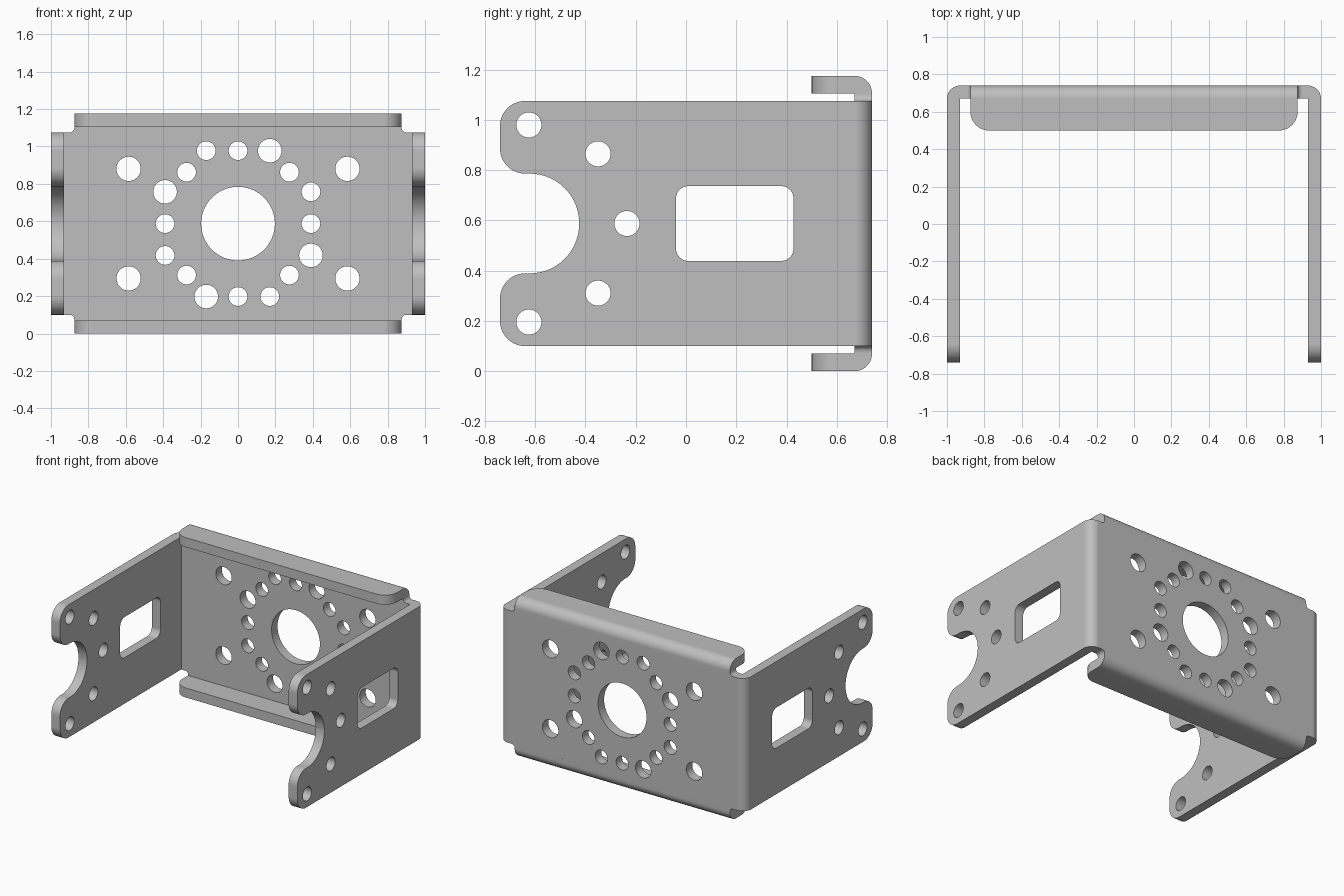
import bpy, bmesh, math
from mathutils import Vector

cube = bpy.data.objects.get("Cube")
if cube:
    bpy.data.objects.remove(cube, do_unlink=True)

T = 0.07            # sheet thickness
MID = 0.5875        # middle height
BACK, FRONT = 0.74, -0.74
ARM = 0.4875        # half height of the arms
FLANGE_X = 0.875    # half width of the flanges

steel = bpy.data.materials.new("plain_grey_metal")
steel.use_nodes = True
grey = (0.52, 0.52, 0.52, 1)
steel.diffuse_color = grey
for node in steel.node_tree.nodes:
    if node.type == 'BSDF_PRINCIPLED':
        node.inputs["Base Color"].default_value = grey


def rounded(corners, steps=10):
    """Outline from (u, v) or (u, v, radius) corners."""
    out = []
    for i, c in enumerate(corners):
        p = Vector(c[:2])
        if len(c) < 3:
            out.append(p)
            continue
        a = (Vector(corners[i - 1][:2]) - p).normalized()
        b = (Vector(corners[(i + 1) % len(corners)][:2]) - p).normalized()
        half = a.angle(b) / 2
        centre = p + (a + b).normalized() * c[2] / math.sin(half)
        start = p + a * c[2] / math.tan(half) - centre
        end = p + b * c[2] / math.tan(half) - centre
        sweep = start.angle(end)
        for k in range(steps + 1):
            f = k / steps
            out.append(centre + (start * math.sin((1 - f) * sweep)
                                 + end * math.sin(f * sweep)) / math.sin(sweep))
    return out


def circle(u, v, r, n=40):
    return [Vector((u + r * math.cos(math.tau * k / n), v + r * math.sin(math.tau * k / n)))
            for k in range(n)]


def prism(name, outlines, axis, lo, hi):
    """Extrude flat outlines along an axis between lo and hi."""
    place = {'X': lambda p, d: (d, p[0], p[1]),
             'Y': lambda p, d: (p[0], d, p[1]),
             'Z': lambda p, d: (p[0], p[1], d)}[axis]
    bm = bmesh.new()
    for pts in outlines:
        low = [bm.verts.new(place(p, lo)) for p in pts]
        high = [bm.verts.new(place(p, hi)) for p in pts]
        bm.faces.new(low)
        bm.faces.new(high)
        for i in range(len(pts)):
            j = (i + 1) % len(pts)
            bm.faces.new((low[i], low[j], high[j], high[i]))
    bmesh.ops.recalc_face_normals(bm, faces=bm.faces)
    mesh = bpy.data.meshes.new(name)
    bm.to_mesh(mesh)
    bm.free()
    ob = bpy.data.objects.new(name, mesh)
    bpy.context.scene.collection.objects.link(ob)
    return ob


def combine(ob, cutter, operation):
    """Apply a boolean and discard the cutter."""
    mod = ob.modifiers.new("cut", 'BOOLEAN')
    mod.operation, mod.object, mod.solver = operation, cutter, 'EXACT'
    graph = bpy.context.evaluated_depsgraph_get()
    graph.update()
    result = bpy.data.meshes.new_from_object(ob.evaluated_get(graph))
    ob.modifiers.clear()
    ob.data = result
    bpy.data.objects.remove(cutter, do_unlink=True)


def finish(ob):
    ob.data.materials.clear()
    ob.data.materials.append(steel)
    bpy.ops.object.select_all(action='DESELECT')
    ob.select_set(True)
    bpy.context.view_layer.objects.active = ob
    bpy.ops.object.shade_smooth_by_angle(angle=math.radians(30))
    mod = ob.modifiers.new("flat_face_normals", 'WEIGHTED_NORMAL')
    mod.keep_sharp = True


# U-shaped channel: back plate, two bends and two arms
inner = 1 - T
body = prism("bracket_body", [rounded([
    (-1, -0.9), (-1, BACK, T), (1, BACK, T), (1, -0.9),
    (inner, -0.9), (inner, BACK - T), (-inner, BACK - T), (-inner, -0.9)])],
    'Z', -0.1, 1.3)

# Arm silhouette with a round mouth between two tabs
top, low, mouth = MID + ARM, MID - ARM, 0.1985
arm_shape = prism("arm_shape", [rounded([
    (FRONT, low, 0.1), (0.9, low), (0.9, top), (FRONT, top, 0.1),
    (FRONT, MID + mouth, 0.1), (-0.425, MID + mouth, 0.197),
    (-0.425, MID - mouth, 0.197), (FRONT, MID - mouth, 0.1)], 14)],
    'X', -1.2, 1.2)
combine(body, arm_shape, 'INTERSECT')

# Arm holes and window
arm_holes = [circle(-0.235, MID, 0.05)]
for s in (1, -1):
    arm_holes += [circle(-0.625, MID + s * 0.392, 0.05),
                  circle(-0.35, MID + s * 0.277, 0.05)]
w = 0.149
arm_holes.append(rounded([(-0.04, MID - w, 0.05), (0.428, MID - w, 0.05),
                          (0.428, MID + w, 0.05), (-0.04, MID + w, 0.05)]))
combine(body, prism("arm_holes", arm_holes, 'X', -1.2, 1.2), 'DIFFERENCE')

# Back plate: central bore, corner holes and a ring repeated by quarter turns
back_holes = [circle(0, MID, 0.197, 64)]
back_holes += [circle(sx * 0.585, MID + sz * 0.293, 0.065)
               for sx in (1, -1) for sz in (1, -1)]
for u, v, r in [(0, 0.39, 0.05), (0.17, 0.39, 0.063),
                (-0.17, 0.39, 0.05), (0.275, 0.275, 0.05)]:
    for turn in range(4):
        back_holes.append(circle(u, MID + v, r))
        u, v = v, -u
combine(body, prism("back_holes", back_holes, 'Y', 0.5, 0.9), 'DIFFERENCE')
finish(body)

# Bent flanges above and below, with small fillets in the corner reliefs
for s, side in ((1, "top"), (-1, "bottom")):
    edge = MID + s * MID
    root = MID + s * ARM
    flange = prism(side + "_flange", [rounded([
        (BACK, root), (BACK, edge, T), (0.4, edge), (0.4, edge - s * T),
        (BACK - T, edge - s * T), (BACK - T, root)])], 'X', -0.95, 0.95)
    plan = prism("flange_plan", [rounded([
        (-FLANGE_X, 0.9), (-FLANGE_X, 0.5, 0.1),
        (FLANGE_X, 0.5, 0.1), (FLANGE_X, 0.9)])], 'Z', -0.5, 1.7)
    combine(flange, plan, 'INTERSECT')
    finish(flange)
    for m, hand in ((1, "left"), (-1, "right")):
        r = 0.025
        arc = [(m * (FLANGE_X + r - r * math.sin(a)), root + s * (r - r * math.cos(a)))
               for a in [math.pi / 2 * k / 6 for k in range(7)]]
        fillet = prism(f"{side}_{hand}_relief_fillet",
                       [[(m * FLANGE_X, root)] + arc], 'Y', BACK - T, BACK)
        finish(fillet)
